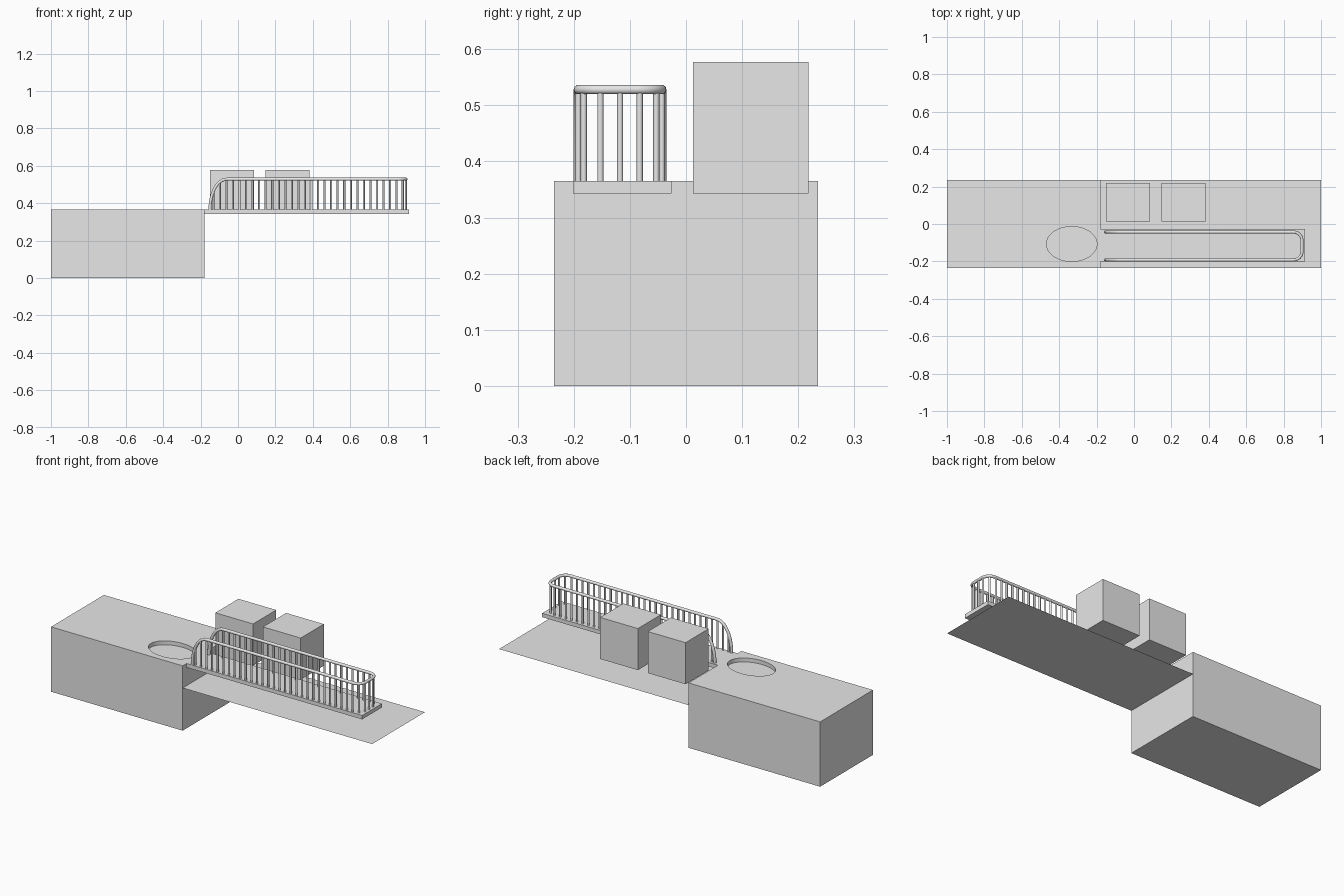
import bpy, math
from mathutils import Vector

cube = bpy.data.objects.get("Cube")
if cube:
    bpy.data.objects.remove(cube, do_unlink=True)

grey = bpy.data.materials.new("plain grey")
grey.use_nodes = True
grey.diffuse_color = (0.8, 0.8, 0.8, 1)
grey.node_tree.nodes["Principled BSDF"].inputs["Base Color"].default_value = (0.8, 0.8, 0.8, 1)


def finish(name):
    ob = bpy.context.object
    ob.name = name
    ob.data.materials.append(grey)
    return ob


def box(name, low, high):
    low, high = Vector(low), Vector(high)
    bpy.ops.mesh.primitive_cube_add(size=1, location=(low + high) / 2)
    bpy.context.object.scale = high - low
    bpy.ops.object.transform_apply(location=False, rotation=False)
    return finish(name)


DECK = 0.365      # top of the block and walkway
UNDER = 0.343     # underside of the walkway and crates
HALF = 0.235      # half depth

# Main block with a shallow oval recess
block = box("main_block", (-1, -HALF, 0), (-0.18, HALF, DECK))
bpy.ops.mesh.primitive_cylinder_add(vertices=64, radius=1, depth=2, location=(-0.333, -0.107, DECK))
cutter = bpy.context.object
cutter.scale = (0.135, 0.093, DECK - UNDER)
cutter.hide_render = True
bpy.context.view_layer.objects.active = block
cut = block.modifiers.new("oval recess", 'BOOLEAN')
cut.operation, cut.object, cut.solver = 'DIFFERENCE', cutter, 'EXACT'
bpy.ops.object.modifier_apply(modifier=cut.name)
bpy.data.objects.remove(cutter, do_unlink=True)

# Thin ground sheet beside the block
bpy.ops.mesh.primitive_plane_add(size=1, location=(0.41, 0, 0.24))
bpy.context.object.scale = (1.18, 2 * HALF, 1)
bpy.ops.object.transform_apply(location=False, rotation=False)
finish("ground_sheet")

# Walkway slab and the two crates
box("walkway", (-0.18, -0.201, UNDER), (0.914, -0.026, DECK))
for name, x in (("crate_near_block", -0.15), ("crate_far", 0.147)):
    box(name, (x, 0.0125, UNDER), (x + 0.235, 0.218, 0.577))

# Handrail path: rises from the deck, runs along, rounds the corner, then mirrors
MID, REACH, END, CORNER = -0.1175, 0.0745, 0.898, 0.045
RISE, RAIL_Z, START = 0.09, 0.528, -0.15
half = []
for i in range(13):
    a = i / 12 * math.pi / 2
    half.append(Vector((START + RISE * (1 - math.cos(a)), -REACH, DECK + (RAIL_Z - DECK) * math.sin(a))))
for i in range(9):
    a = i / 8 * math.pi / 2
    half.append(Vector((END - CORNER + CORNER * math.sin(a), -REACH + CORNER * (1 - math.cos(a)), RAIL_Z)))
path = half + [Vector((p.x, -p.y, p.z)) for p in reversed(half)]
path = [p + Vector((0, MID, 0)) for p in path]


def tube(name, lines, radius, resolution):
    curve = bpy.data.curves.new(name, 'CURVE')
    curve.dimensions = '3D'
    curve.bevel_depth, curve.bevel_resolution = radius, resolution
    curve.use_fill_caps = True
    for line in lines:
        spline = curve.splines.new('POLY')
        spline.points.add(len(line) - 1)
        for point, co in zip(spline.points, line):
            point.co = (*co, 1)
    ob = bpy.data.objects.new(name, curve)
    bpy.context.collection.objects.link(ob)
    bpy.ops.object.select_all(action='DESELECT')
    ob.select_set(True)
    bpy.context.view_layer.objects.active = ob
    bpy.ops.object.convert(target='MESH')
    finish(name)
    bpy.ops.object.shade_smooth_by_angle(angle=math.radians(50))


tube("handrail", [path], 0.0083, 3)

# Balusters evenly spaced along the plan of the rail, measured out from the end middle
STEP = 0.035
plan = [(p, q, (q.xy - p.xy).length) for p, q in zip(path, path[1:])]
total = sum(length for _, _, length in plan)
count = int((total / 2 - 0.01) / STEP)
posts = []
for k in range(-count, count + 1):
    left = total / 2 + k * STEP
    for p, q, length in plan:
        if left <= length:
            top = p.lerp(q, left / length)
            posts.append([Vector((top.x, top.y, DECK)), top])
            break
        left -= length
tube("balusters", posts, 0.0055, 2)
